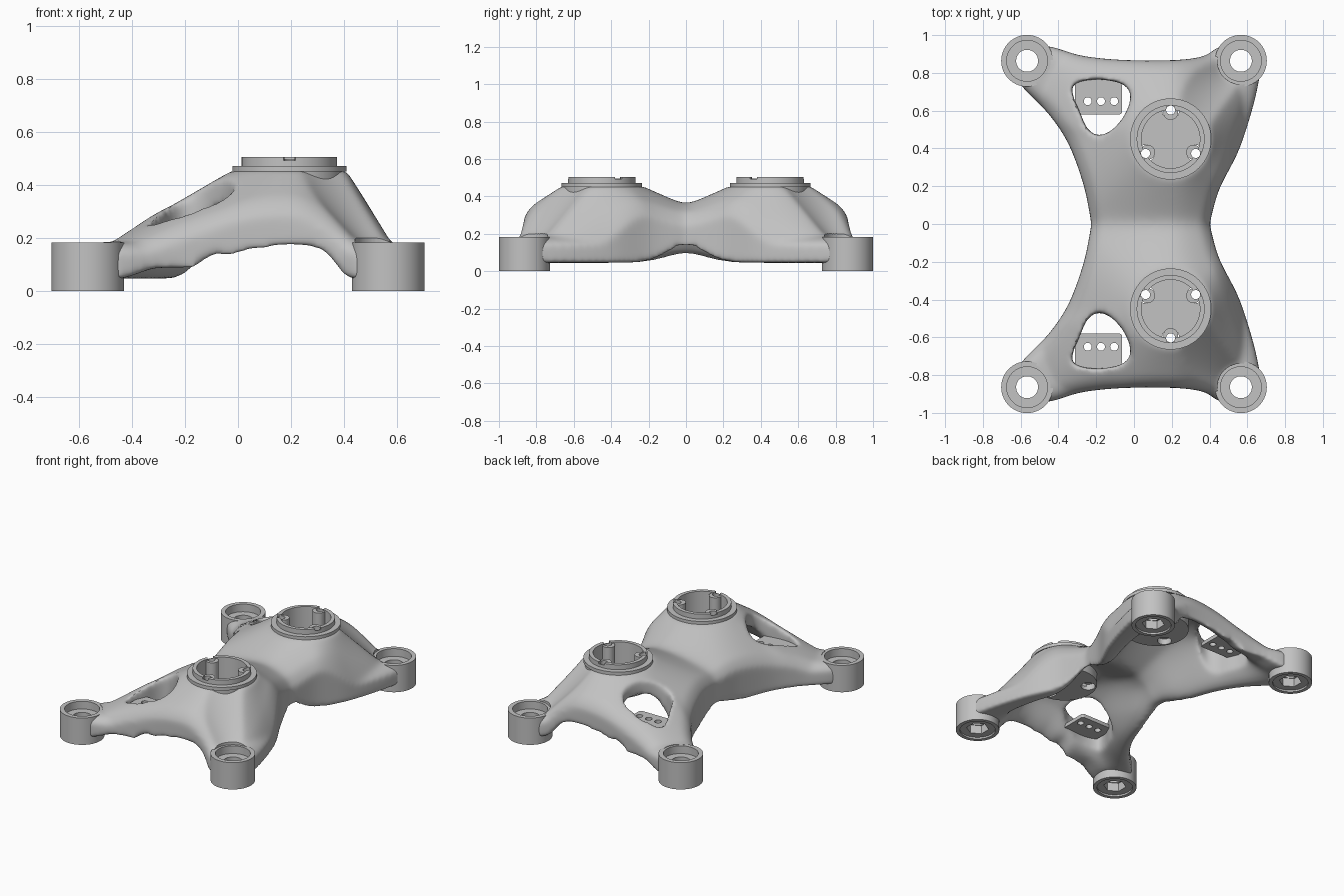
import bpy, bmesh, math
from mathutils import Vector

cube = bpy.data.objects.get("Cube")
if cube:
    bpy.data.objects.remove(cube, do_unlink=True)

metal = bpy.data.materials.new("plain grey")
metal.use_nodes = True
metal.diffuse_color = (0.54, 0.54, 0.54, 1)
metal.node_tree.nodes["Principled BSDF"].inputs["Base Color"].default_value = metal.diffuse_color

TOWER = Vector((0.194, 0.45))
BOSS = Vector((0.566, 0.864))


# ---------- helpers ----------
def make(name, bm):
    bmesh.ops.recalc_face_normals(bm, faces=bm.faces)
    mesh = bpy.data.meshes.new(name)
    bm.to_mesh(mesh)
    bm.free()
    ob = bpy.data.objects.new(name, mesh)
    bpy.context.collection.objects.link(ob)
    mesh.materials.append(metal)
    return ob


def add_cylinder(bm, r, x, y, z0, z1, sides=48):
    made = bmesh.ops.create_cone(bm, cap_ends=True, segments=sides, radius1=r, radius2=r, depth=z1 - z0)
    bmesh.ops.translate(bm, verts=made["verts"], vec=(x, y, (z0 + z1) / 2))


def cylinders(name, items, sides=48):
    bm = bmesh.new()
    for item in items:
        add_cylinder(bm, *item, sides)
    return make(name, bm)


def lathe(name, profile, closed):
    bm = bmesh.new()
    vs = [bm.verts.new((r, 0, z)) for r, z in profile]
    edges = [bm.edges.new(p) for p in zip(vs, vs[1:])]
    if closed:
        edges.append(bm.edges.new((vs[-1], vs[0])))
    bmesh.ops.spin(bm, geom=vs + edges, cent=(0, 0, 0), axis=(0, 0, 1),
                   angle=math.tau, steps=64, use_merge=False)
    bmesh.ops.remove_doubles(bm, verts=bm.verts, dist=1e-5)
    return make(name, bm)


def boolean(ob, tool, operation="DIFFERENCE"):
    tool.hide_render = True
    m = ob.modifiers.new(tool.name, "BOOLEAN")
    m.operation, m.object, m.solver = operation, tool, "EXACT"


def bake(ob, angle=35):
    """Apply the modifiers, drop the cutters and smooth the shading."""
    tools = {m.object for m in ob.modifiers if m.type == "BOOLEAN"}
    mesh = bpy.data.meshes.new_from_object(ob.evaluated_get(bpy.context.evaluated_depsgraph_get()))
    ob.modifiers.clear()
    ob.data = mesh
    for t in tools:
        bpy.data.objects.remove(t, do_unlink=True)
    bpy.ops.object.select_all(action="DESELECT")
    ob.select_set(True)
    bpy.context.view_layer.objects.active = ob
    bpy.ops.object.shade_smooth_by_angle(angle=math.radians(angle))


def place(ob, name, x, y, turn=0):
    twin = bpy.data.objects.new(name, ob.data)
    bpy.context.collection.objects.link(twin)
    twin.location = (x, y, 0)
    twin.rotation_euler.z = turn


def ease(t):
    t = max(0, min(1, t))
    return t * t * (3 - 2 * t)


def table(pairs, x):
    for (a, fa), (b, fb) in zip(pairs, pairs[1:]):
        if x <= b:
            return fa + (fb - fa) * ease((x - a) / (b - a))
    return pairs[-1][1]


def spline(points, t):
    """Smooth curve through the points."""
    n = len(points) - 1
    i = min(int(t * n), n - 1)
    f = t * n - i
    p = [Vector(points[max(0, min(n, i + k))]) for k in (-1, 0, 1, 2)]
    return 0.5 * (2 * p[1] + (p[2] - p[0]) * f + (2 * p[0] - 5 * p[1] + 4 * p[2] - p[3]) * f * f
                  + (3 * p[1] - p[0] - 3 * p[2] + p[3]) * f ** 3)


# ---------- body: a cast shell over an outline, one half mirrored ----------
left_edge = [(-.225, 0), (-.265, .2), (-.345, .42), (-.45, .58), (-.585, .72), (-.64, .82), (-.57, .93)]
right_edge = [(.40, 0), (.45, .18), (.55, .38), (.615, .57), (.655, .73), (.66, .83), (.57, .93)]
end_edge = [(-.57, .93), (-.45, .94), (-.27, .89), (-.05, .868), (.22, .868), (.37, .89), (.46, .94), (.57, .93)]
fall = [(-90, .46), (-45, .8), (0, 1.6), (45, 1.05), (90, .65), (125, .61), (150, .53),
        (170, .55), (180, .58), (225, .45), (270, .46)]
rim = [(-.17, .045), (-.08, .1), (.05, .155), (.2, .172), (.3, .16), (.43, .045)]


def outline(u, v):
    l0, r0, l1, r1 = (Vector(p) for p in (left_edge[0], right_edge[0], left_edge[-1], right_edge[-1]))
    return ((1 - v) * l0.lerp(r0, u) + v * spline(end_edge, u)
            + (1 - u) * spline(left_edge, v) + u * spline(right_edge, v)
            - (1 - v) * l0.lerp(r0, u) - v * l1.lerp(r1, u))


def heights(u, v):
    p = outline(u, v)
    off = Vector((p.x, math.hypot(p.y, .04))) - TOWER
    ang = math.degrees(math.atan2(off.y, off.x))
    slope = table(fall, ang if ang >= -90 else ang + 360)
    crown = max(.185, .455 - slope * max(0, off.length - .215))
    to_boss = (Vector((abs(p.x), p.y)) - BOSS).length
    crown = min(crown, .19 + 1.0 * max(0, to_boss - .12))
    side = min(u, 1 - u)
    near = min(side, (1 - v) * .8)
    top = crown - .045 * max(0, 1 - near / .1) ** 2
    edge = table(rim, p.x) + (.05 + .025 * ease(u)) * math.exp(-(p.y / .15) ** 2)
    # the end strut on the left is raised off the leg
    edge += .04 * ease((v - .78) / .15) * ease((p.x + .45) / .15) * ease((.02 - p.x) / .12)
    inside = ease((side - .05 - .05 * ease(u)) / .28) * ease((1 - v) / .3)
    under = edge + max(0, crown - .1 - edge) * inside
    return p, top, under


NU, NV = 56, 44
bm = bmesh.new()
upper, lower = [], []
for j in range(NV + 1):
    row = [heights(i / NU, j / NV) for i in range(NU + 1)]
    upper.append([bm.verts.new((p.x, p.y, t)) for p, t, b in row])
    lower.append([bm.verts.new((p.x, p.y, b)) for p, t, b in row])
for grid in (upper, lower):
    for j in range(NV):
        for i in range(NU):
            bm.faces.new((grid[j][i], grid[j][i + 1], grid[j + 1][i + 1], grid[j + 1][i]))
for i in range(NU):
    bm.faces.new((upper[NV][i], upper[NV][i + 1], lower[NV][i + 1], lower[NV][i]))
for i in (0, NU):
    for j in range(NV):
        bm.faces.new((upper[j][i], upper[j + 1][i], lower[j + 1][i], lower[j][i]))
body = make("body", bm)
mirror = body.modifiers.new("mirror", "MIRROR")
mirror.use_axis = (False, True, False)

# rounded triangular openings between the struts
opening = [(-.33, .73), (-.27, .758), (-.17, .764), (-.06, .74), (-.018, .68), (-.048, .58),
           (-.12, .495), (-.195, .47), (-.25, .51), (-.285, .59), (-.32, .67), (-.33, .73)]
bm = bmesh.new()
for s in (1, -1):
    ring = [spline(opening, k / 44) for k in range(44)]
    face = bm.faces.new([bm.verts.new((p.x, s * p.y, -.2)) for p in ring])
    made = bmesh.ops.extrude_face_region(bm, geom=[face])["geom"]
    bmesh.ops.translate(bm, vec=(0, 0, 1), verts=[g for g in made if isinstance(g, bmesh.types.BMVert)])
boolean(body, make("opening_cutter", bm))

remesh = body.modifiers.new("remesh", "REMESH")
remesh.mode, remesh.voxel_size = "VOXEL", .0125
soften = body.modifiers.new("soften", "SMOOTH")
soften.factor, soften.iterations = .5, 18
boolean(body, cylinders("bore_cutter",
        [(.125, sx * BOSS.x, sy * BOSS.y, -.2, .8) for sx in (1, -1) for sy in (1, -1)]
        + [(.2, TOWER.x, s * TOWER.y, -.2, .8) for s in (1, -1)]))
bake(body, 50)

# ---------- corner bosses: counterbored, with a hex pocket below ----------
boss = lathe("front_left_boss", [(.058, .012), (.112, .012), (.112, 0), (.137, 0), (.137, .182),
                                 (.108, .182), (.108, .13), (.058, .13)], True)
boolean(boss, cylinders("hex_cutter", [(.071, 0, 0, -.1, .07)], 6))
bake(boss)
boss.location = (BOSS.x, -BOSS.y, 0)
place(boss, "front_right_boss", -BOSS.x, -BOSS.y)
place(boss, "back_left_boss", BOSS.x, BOSS.y)
place(boss, "back_right_boss", -BOSS.x, BOSS.y)

# ---------- cups with three screw posts, counterbored from below ----------
cup = lathe("back_cup", [(0, .29), (.205, .29), (.205, .45), (.215, .45), (.215, .472),
                         (.18, .472), (.18, .505), (.155, .505), (.155, .315), (0, .315)], False)
spots = [(math.cos(a), math.sin(a)) for a in (math.radians(90 + 120 * k) for k in range(3))]
boolean(cup, cylinders("post_tool", [(.039, .14 * c, .14 * s, .3, .497) for c, s in spots]), "UNION")
boolean(cup, cylinders("screw_cutter", [(.024, .153 * c, .153 * s, .2, .7) for c, s in spots], 24))
boolean(cup, cylinders("counterbore_cutter", [(.045, .15 * c, .15 * s, .2, .33) for c, s in spots], 32))
boolean(cup, cylinders("notch_cutter", [(.022, .18 * c, .18 * s, .492, .6) for c, s in spots], 24))
bake(cup)
cup.location = (TOWER.x, TOWER.y, 0)
place(cup, "front_cup", TOWER.x, -TOWER.y, math.pi)

# ---------- drilled tabs in the openings ----------
for name, s in (("back_tab", 1), ("front_tab", -1)):
    bm = bmesh.new()
    bmesh.ops.create_cube(bm, size=1)
    bmesh.ops.scale(bm, vec=(.25, .22, .025), verts=bm.verts)
    bmesh.ops.translate(bm, vec=(-.188, s * .69, .218), verts=bm.verts)
    corners = [e for e in bm.edges if abs(e.verts[0].co.z - e.verts[1].co.z) > .01]
    bmesh.ops.bevel(bm, geom=corners, offset=.015, segments=4, profile=.5, affect="EDGES")
    tab = make(name, bm)
    boolean(tab, cylinders("hole_cutter", [(.021, -.175 + k * .07, s * .65, 0, .3) for k in (-1, 0, 1)], 24))
    bake(tab)
